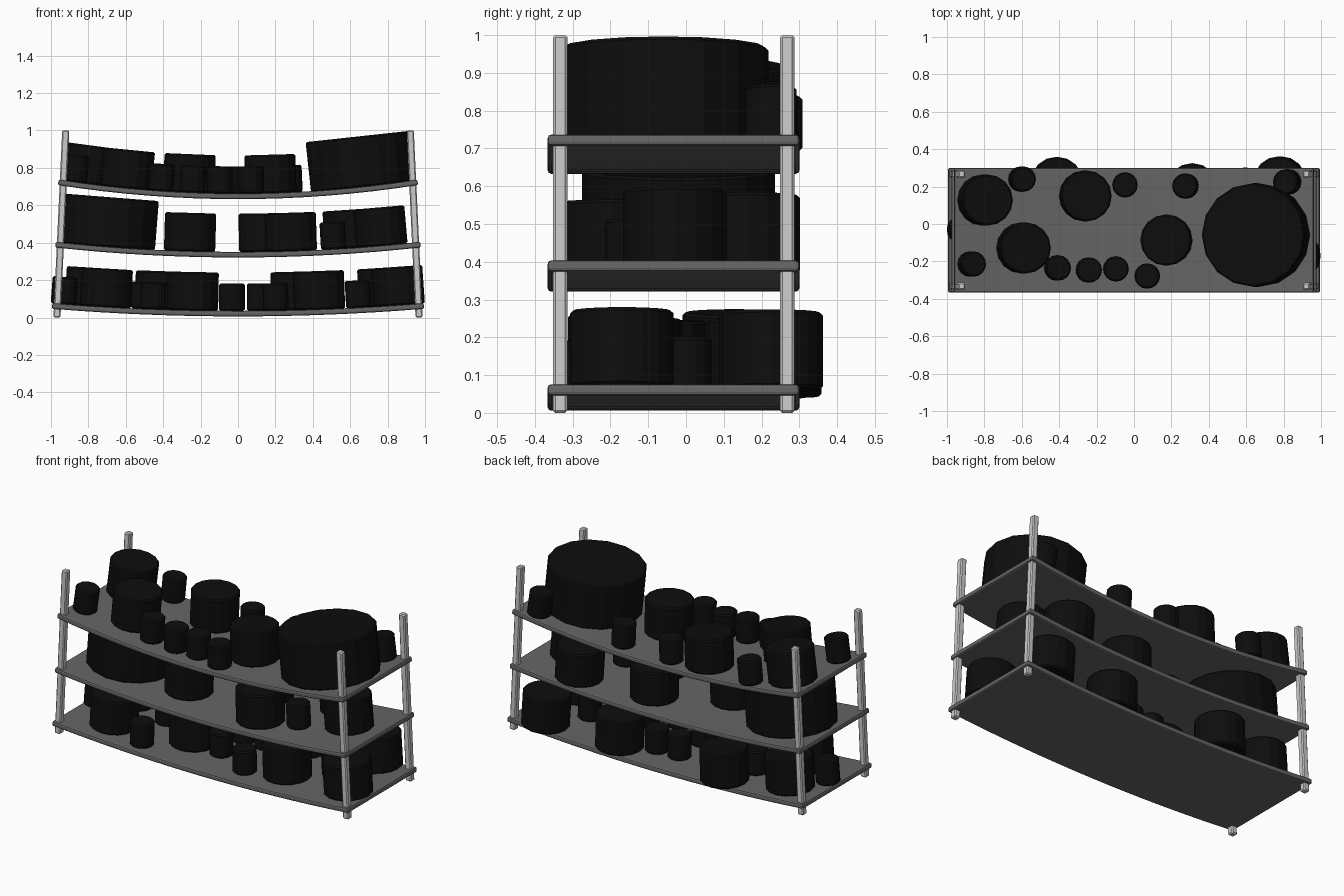
import bpy, bmesh, math
from mathutils import Matrix

if "Cube" in bpy.data.objects:
    bpy.data.objects.remove(bpy.data.objects["Cube"])


def material(name, v):
    m = bpy.data.materials.new(name)
    m.diffuse_color = (v, v, v, 1)
    m.use_nodes = True
    m.node_tree.nodes["Principled BSDF"].inputs["Base Color"].default_value = m.diffuse_color
    return m


DARK = material("dark_grey", 0.13)
BLACK = material("black", 0.004)


def finish(name, bm, mat=None, bevel=0.0, segments=1):
    bmesh.ops.recalc_face_normals(bm, faces=bm.faces)
    me = bpy.data.meshes.new(name)
    bm.to_mesh(me)
    bm.free()
    ob = bpy.data.objects.new(name, me)
    bpy.context.collection.objects.link(ob)
    if mat:
        me.materials.append(mat)
    if bevel:
        b = ob.modifiers.new("bevel", "BEVEL")
        b.width, b.segments = bevel, segments
        b.limit_method, b.angle_limit = "ANGLE", math.radians(40)
    return ob


# sagging board: swept thin rectangle following z = z0 + k x^2
def shelf(name, half, z0, k, n=16, t=0.03):
    bm = bmesh.new()
    prev = None
    for i in range(n + 1):
        x = half * (2 * i / n - 1)
        z = z0 + k * x * x
        a = math.atan(2 * k * x)
        dx, dz = -t * math.sin(a), t * math.cos(a)
        ring = [bm.verts.new(p) for p in (
            (x, -0.366, z), (x, 0.30, z),
            (x + dx, 0.30, z + dz), (x + dx, -0.366, z + dz))]
        if prev:
            for j in range(4):
                bm.faces.new((prev[j], prev[j - 1], ring[j - 1], ring[j]))
        if i in (0, n):
            bm.faces.new(ring)
        prev = ring
    finish(name, bm, DARK, 0.009, 2)


# pot standing square to the sagging board, located by its top centre
def pot(name, x, y, r, h, z0, k):
    x /= 1 - 2 * k * h
    a = math.atan(2 * k * x)
    bm = bmesh.new()
    bmesh.ops.create_cone(bm, cap_ends=True, segments=16, radius1=r, radius2=r, depth=h,
                          matrix=Matrix.Translation((0, 0, h / 2)))
    ob = finish(name, bm, BLACK, 0.008)
    ob.location = (x - 0.03 * math.sin(a), y, z0 + k * x * x + 0.03 * math.cos(a))
    ob.rotation_euler = (0, -a, 0)


SHELVES = {
    "bottom": (0.995, 0.006, 0.041),
    "middle": (0.978, 0.321, 0.056),
    "top": (0.963, 0.633, 0.081),
}
# pots by size: (radius, height) and the places they stand
S, M = (0.068, 0.145), (0.137, 0.205)
POTS = {
    "top": [
        (M, [(-.786, .128), (-.257, .15), (.171, -.086), (-.583, -.128)]),
        (S, [(-.594, .24), (-.048, .209), (.273, .203), (.813, .225), (.07, -.278),
             (-.096, -.24), (-.24, -.246), (-.406, -.235), (-.861, -.214)]),
        ((0.277, 0.27), [(.64, -.059)]),
    ],
    "middle": [
        (M, [(-.254, -.1), (.28, -.19), (.14, .1), (.755, -.03), (.59, .165)]),
        (S, [(.505, -.145)]),
        ((0.255, 0.265), [(-.68, -.02)]),
    ],
    "bottom": [
        (M, [(-.70, -.175), (-.24, -.08), (-.41, .222), (-.78, .128), (.31, .188),
             (.43, -.147), (.85, -.17), (.775, .225)]),
        (S, [(-.452, -.27), (-.034, -.109), (.2, -.223), (.64, 0), (.115, .11),
             (-.03, .105), (-.5, .04), (-.925, -.03)]),
    ],
}

for level, (half, z0, k) in SHELVES.items():
    shelf(level + "_shelf", half, z0, k)
    i = 0
    for (r, h), places in POTS[level]:
        for x, y in places:
            i += 1
            pot(f"{level}_pot_{i}", x, y, r, h, z0, k)

# four square posts leaning inwards
for side, sx in (("left", -1), ("right", 1)):
    for end, y in (("front", -0.333), ("back", 0.268)):
        bm = bmesh.new()
        bmesh.ops.create_cube(bm, size=1)
        for v in bm.verts:
            cx = 0.968 if v.co.z < 0 else 0.921
            v.co = (sx * cx + v.co.x * 0.038, y + v.co.y * 0.038, v.co.z + 0.5)
        finish(f"{end}_{side}_post", bm, None, 0.006)
